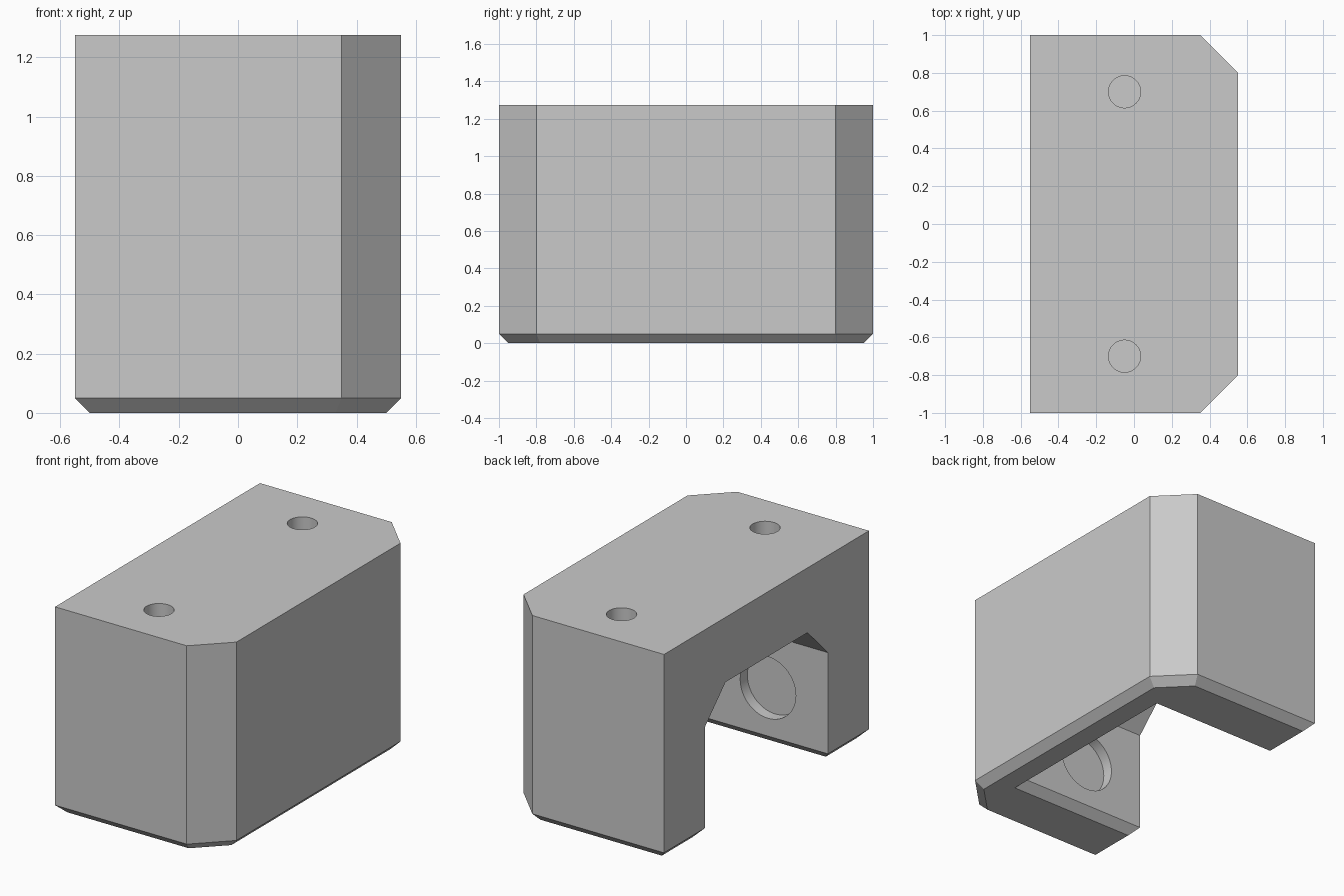
import bpy
import bmesh
from math import radians
from mathutils import Matrix, Vector

HEIGHT = 1.275
LEG_INNER = 0.6      # half width of the opening
CHAMFER = 0.05

if "Cube" in bpy.data.objects:
    bpy.data.objects.remove(bpy.data.objects["Cube"], do_unlink=True)

grey = bpy.data.materials.new("light_grey")
grey.use_nodes = True
grey.diffuse_color = (0.59, 0.59, 0.59, 1)
grey.node_tree.nodes["Principled BSDF"].inputs["Base Color"].default_value = (0.59, 0.59, 0.59, 1)


def make_object(name, bm):
    bmesh.ops.recalc_face_normals(bm, faces=bm.faces[:])
    mesh = bpy.data.meshes.new(name)
    bm.to_mesh(mesh)
    bm.free()
    mesh.materials.append(grey)
    obj = bpy.data.objects.new(name, mesh)
    bpy.context.collection.objects.link(obj)
    return obj


def prism(name, points, direction):
    bm = bmesh.new()
    face = bm.faces.new([bm.verts.new(p) for p in points])
    extruded = bmesh.ops.extrude_face_region(bm, geom=[face])["geom"]
    top = [v for v in extruded if isinstance(v, bmesh.types.BMVert)]
    bmesh.ops.translate(bm, verts=top, vec=Vector(direction))
    return make_object(name, bm)


def cylinder(name, center, radius, depth, axis):
    bm = bmesh.new()
    turn = Vector((0, 0, 1)).rotation_difference(Vector(axis)).to_matrix().to_4x4()
    bmesh.ops.create_cone(bm, cap_ends=True, segments=64, radius1=radius, radius2=radius,
                          depth=depth, matrix=Matrix.Translation(center) @ turn)
    return make_object(name, bm)


def cut(target, cutter):
    cutter.hide_render = True
    mod = target.modifiers.new("cut", "BOOLEAN")
    mod.operation = "DIFFERENCE"
    mod.solver = "EXACT"
    mod.object = cutter
    bpy.context.view_layer.objects.active = target
    bpy.ops.object.modifier_apply(modifier=mod.name)
    bpy.data.objects.remove(cutter, do_unlink=True)


# Outer block with two clipped vertical corners
outline = [(-0.55, -1), (0.35, -1), (0.55, -0.8), (0.55, 0.8), (0.35, 1), (-0.55, 1)]
body = prism("bracket_body", [(x, y, 0) for x, y in outline], (0, 0, HEIGHT))

# Opening between the legs, with sloped upper corners
half = [(LEG_INNER, -0.2), (LEG_INNER, 0.675), (0.4, 0.875)]
section = half + [(-y, z) for y, z in reversed(half)]
cut(body, prism("opening_cutter", [(-0.8, y, z) for y, z in section], (1.12, 0, 0)))

# Chamfer around the whole underside
bm = bmesh.new()
bm.from_mesh(body.data)
base_edges = [e for e in bm.edges if all(abs(v.co.z) < 1e-4 for v in e.verts)]
bmesh.ops.bevel(bm, geom=base_edges, offset=CHAMFER, offset_type="OFFSET",
                segments=1, affect="EDGES", profile=0.5)
bm.to_mesh(body.data)
bm.free()

# Blind screw holes from the top and round pockets inside each leg
for side in (-1, 1):
    cut(body, cylinder("screw_hole_cutter", (-0.05, side * 0.7, HEIGHT), 0.085, 0.8, (0, 0, 1)))
    cut(body, cylinder("pocket_cutter", (-0.14, side * LEG_INNER, 0.35), 0.19, 0.14, (0, 1, 0)))

# Smooth hole walls, crisp edges elsewhere
bpy.ops.object.select_all(action="DESELECT")
body.select_set(True)
bpy.context.view_layer.objects.active = body
bpy.ops.object.shade_smooth_by_angle(angle=radians(30))
